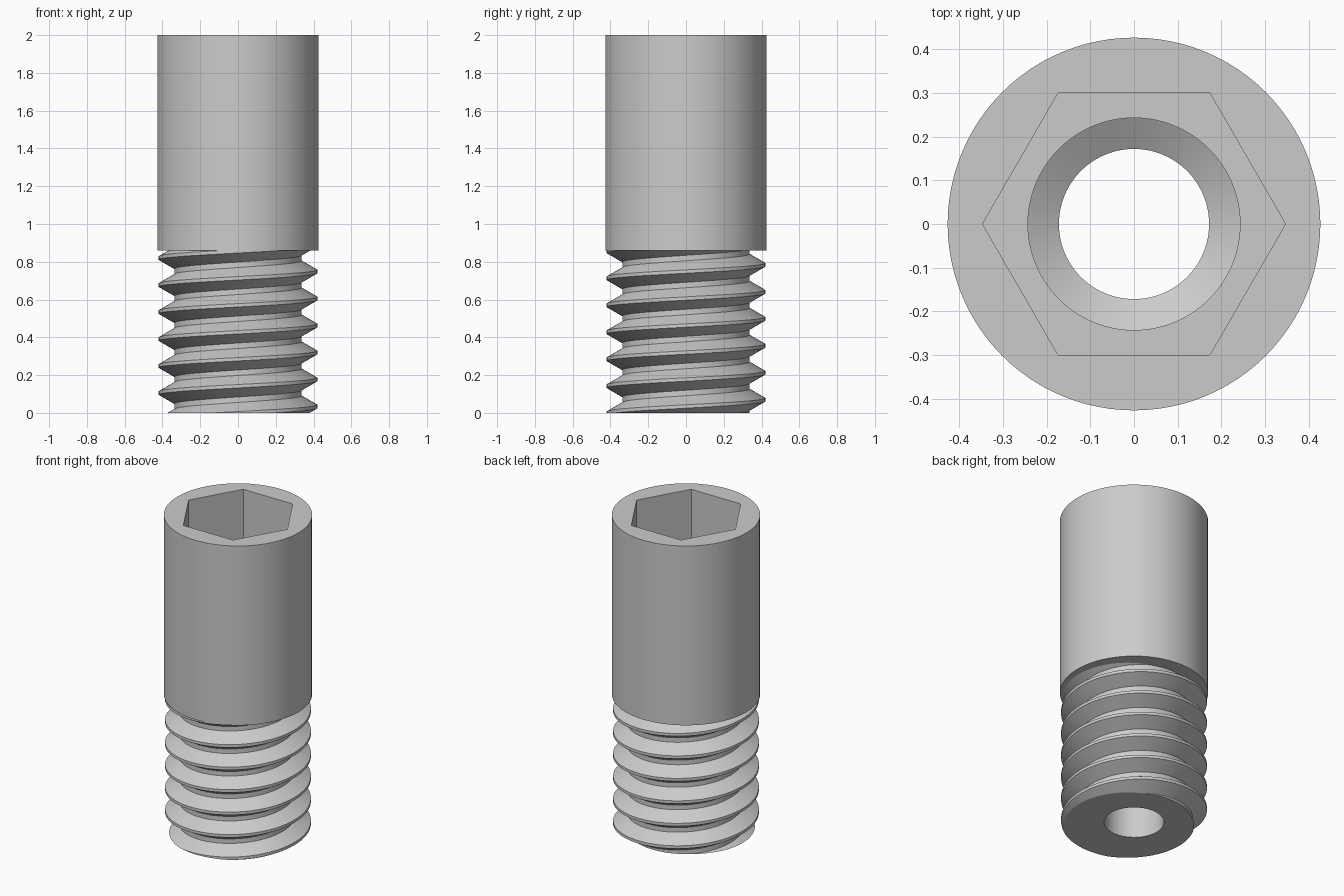
import bpy, bmesh
from math import cos, sin, pi, tau, radians

cube = bpy.data.objects.get("Cube")
if cube:
    bpy.data.objects.remove(cube)

SEG = 96
HEAD_R, HEAD_Z, TOP_Z = 0.427, 0.86, 2.0
CREST_R, ROOT_R, PITCH, PHASE = 0.42, 0.337, 1 / 7, 0.034
HEX_R, HEX_Z = 0.347, 1.35
BORE_R, BORE_Z = 0.243, 0.90
HOLE_R = 0.172
CONE_Z = BORE_Z - 0.043

steel = bpy.data.materials.new("grey steel")
steel.use_nodes = True
colour = (0.6, 0.6, 0.6, 1)
steel.diffuse_color = colour
steel.node_tree.nodes["Principled BSDF"].inputs["Base Color"].default_value = colour

bm = bmesh.new()


def ring(r, z, n=SEG):
    """Closed loop of vertices and its edges."""
    vs = [bm.verts.new((r * cos(tau * i / n), r * sin(tau * i / n), z)) for i in range(n)]
    return vs, [bm.edges.new((vs[i], vs[(i + 1) % n])) for i in range(n)]


def wall(a, b):
    """Quads between two rings of equal count."""
    n = len(a[0])
    for i in range(n):
        j = (i + 1) % n
        bm.faces.new((a[0][i], a[0][j], b[0][j], b[0][i]))


def flat(edges_a, edges_b):
    """Flat face filling the gap between two loops."""
    bmesh.ops.triangle_fill(bm, use_beauty=True, edges=edges_a + edges_b, normal=(0, 0, 1))


# Thread: a ridge profile swept up a helix, then trimmed flat at both ends
profile = [(CREST_R, -0.009), (CREST_R, 0.009),
           (ROOT_R, 0.057), (ROOT_R, PITCH - 0.057), (CREST_R, PITCH - 0.009)]
rows = []
for m in range(-2 * SEG, 8 * SEG + 1):
    a = tau * m / SEG
    lift = PHASE + PITCH * m / SEG
    rows.append([bm.verts.new((r * cos(a), r * sin(a), z + lift)) for r, z in profile])
for low, high in zip(rows, rows[1:]):
    for j in range(len(profile) - 1):
        bm.faces.new((low[j], high[j], high[j + 1], low[j + 1]))
bmesh.ops.remove_doubles(bm, verts=bm.verts[:], dist=1e-5)
for z, side in ((0, -1), (HEAD_Z, 1)):
    bmesh.ops.bisect_plane(bm, geom=bm.verts[:] + bm.edges[:] + bm.faces[:], dist=1e-6,
                           plane_co=(0, 0, z), plane_no=(0, 0, side), clear_outer=True)
bmesh.ops.remove_doubles(bm, verts=bm.verts[:], dist=1e-5)
rim = [e for e in bm.edges if e.is_boundary]
thread_bottom = [e for e in rim if e.verts[0].co.z < 0.1]
thread_top = [e for e in rim if e.verts[0].co.z > 0.1]

# Head: plain cylinder with a flat underside
head_low, head_high = ring(HEAD_R, HEAD_Z), ring(HEAD_R, TOP_Z)
wall(head_low, head_high)
flat(thread_top, head_low[1])

# Hexagonal socket
hex_high, hex_low = ring(HEX_R, TOP_Z, 6), ring(HEX_R, HEX_Z, 6)
wall(hex_high, hex_low)
flat(head_high[1], hex_high[1])

# Stepped bore with a conical shoulder, open at the bottom
bore = [ring(r, z) for r, z in ((BORE_R, HEX_Z), (BORE_R, BORE_Z), (HOLE_R, CONE_Z), (HOLE_R, 0))]
for upper, lower in zip(bore, bore[1:]):
    wall(upper, lower)
flat(hex_low[1], bore[0][1])
flat(bore[-1][1], thread_bottom)

bmesh.ops.recalc_face_normals(bm, faces=bm.faces[:])
mesh = bpy.data.meshes.new("hollow_socket_screw")
bm.to_mesh(mesh)
bm.free()
mesh.materials.append(steel)
screw = bpy.data.objects.new("hollow_socket_screw", mesh)
bpy.context.collection.objects.link(screw)
bpy.ops.object.select_all(action='DESELECT')
screw.select_set(True)
bpy.context.view_layer.objects.active = screw
bpy.ops.object.shade_smooth_by_angle(angle=radians(25))
